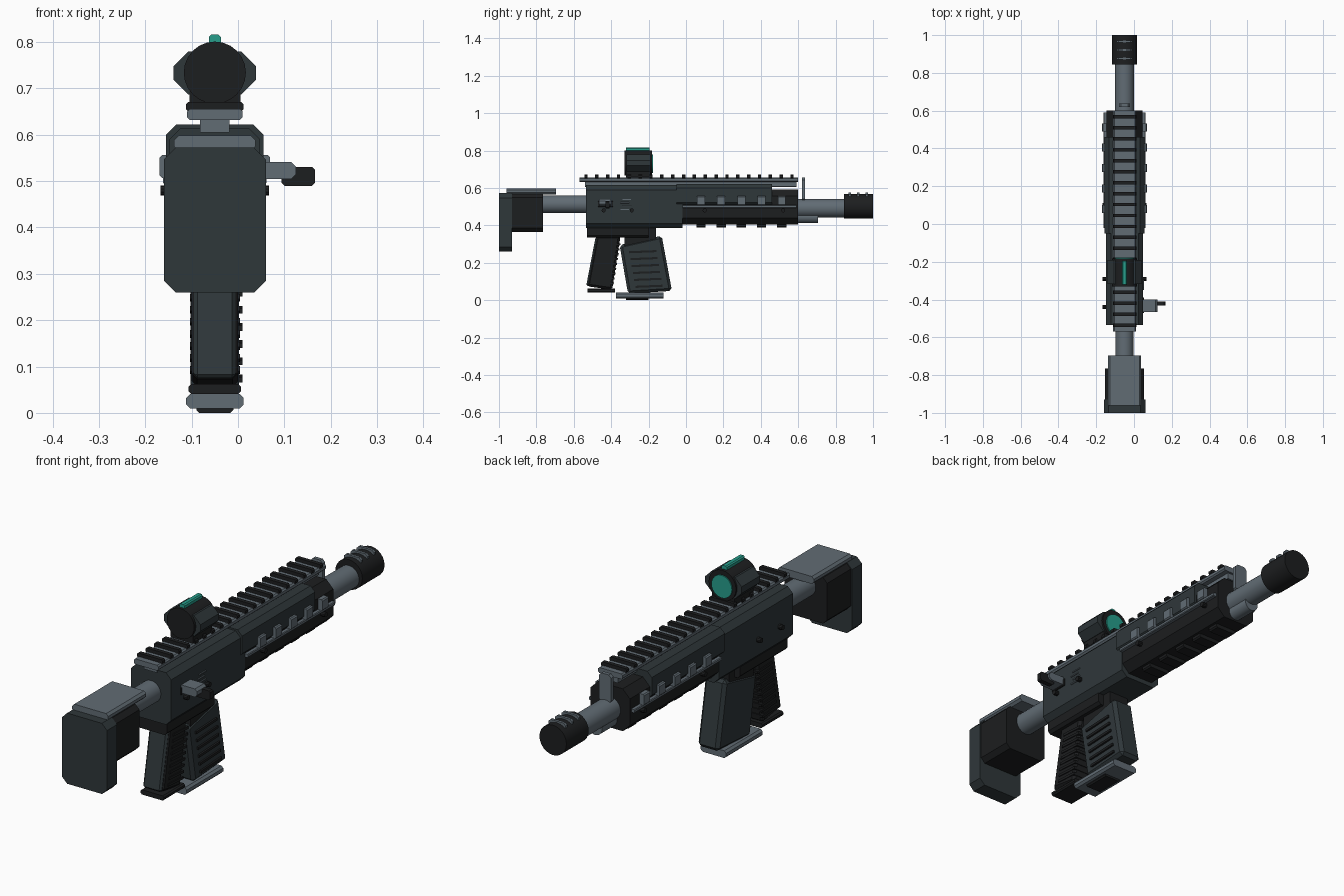
import bpy
import bmesh
import math
from mathutils import Matrix, Vector

if "Cube" in bpy.data.objects:
    bpy.data.objects.remove(bpy.data.objects["Cube"], do_unlink=True)

CX = -0.05  # lateral centre line of the body


def material(name, rgb):
    m = bpy.data.materials.new(name)
    m.use_nodes = True
    m.diffuse_color = (*rgb, 1)
    m.node_tree.nodes["Principled BSDF"].inputs["Base Color"].default_value = (*rgb, 1)
    return m


BODY = material("gunmetal", (0.028, 0.038, 0.042))
BLACK = material("black_polymer", (0.012, 0.013, 0.014))
STEEL = material("steel", (0.12, 0.15, 0.175))
TEAL = material("teal_glass", (0.02, 0.34, 0.26))


def finish(name, bm, mat, smooth=False):
    bmesh.ops.recalc_face_normals(bm, faces=bm.faces)
    mesh = bpy.data.meshes.new(name)
    bm.to_mesh(mesh)
    bm.free()
    mesh.materials.append(mat)
    ob = bpy.data.objects.new(name, mesh)
    bpy.context.collection.objects.link(ob)
    if smooth:
        bpy.ops.object.select_all(action="DESELECT")
        bpy.context.view_layer.objects.active = ob
        ob.select_set(True)
        bpy.ops.object.shade_smooth_by_angle(angle=math.radians(35))
    return ob


def extrude(name, points, offset, mat):
    """Close a planar outline and extrude it by a vector."""
    bm = bmesh.new()
    face = bm.faces.new([bm.verts.new(p) for p in points])
    new = bmesh.ops.extrude_face_region(bm, geom=[face])["geom"]
    verts = [v for v in new if isinstance(v, bmesh.types.BMVert)]
    bmesh.ops.translate(bm, vec=offset, verts=verts)
    return finish(name, bm, mat)


def prism(name, y0, y1, z0, z1, half, cut, mat, cx=CX):
    """Chamfered rectangle in xz, extruded along y."""
    zc, h = (z0 + z1) / 2, (z1 - z0) / 2
    corner = [(half, h - cut), (half - cut, h)]
    ring = corner + [(-x, z) for x, z in reversed(corner)]
    ring += [(-x, -z) for x, z in ring]
    return extrude(name, [(cx + x, y0, zc + z) for x, z in ring], (0, y1 - y0, 0), mat)


def side_profile(name, outline, half, mat, bevel=0.0):
    """Outline in yz, extruded symmetrically across the centre line."""
    ob = extrude(name, [(CX - half, y, z) for y, z in outline], (2 * half, 0, 0), mat)
    if bevel:
        mod = ob.modifiers.new("chamfer", "BEVEL")
        mod.width, mod.segments = bevel, 1
    return ob


def tube(name, start, end, radius, mat, sides=24):
    a, b = Vector(start), Vector(end)
    turn = (b - a).to_track_quat("Z", "Y").to_matrix().to_4x4()
    bm = bmesh.new()
    bmesh.ops.create_cone(bm, cap_ends=True, segments=sides, radius1=radius, radius2=radius,
                          depth=(b - a).length, matrix=Matrix.Translation((a + b) / 2) @ turn)
    return finish(name, bm, mat, True)


def along_y(name, y0, y1, z, radius, mat):
    return tube(name, (CX, y0, z), (CX, y1, z), radius, mat)


# Stock
prism("butt_pad", -1.0, -0.93, 0.26, 0.572, 0.11, 0.025, BODY)
prism("stock_body", -0.935, -0.765, 0.365, 0.568, 0.104, 0.02, BLACK)
prism("cheek_rest", -0.96, -0.695, 0.565, 0.598, 0.088, 0.01, STEEL)
along_y("buffer_tube", -0.9, -0.5, 0.513, 0.048, STEEL)

# Receiver and handguard
prism("receiver", -0.535, -0.02, 0.385, 0.615, 0.098, 0.025, BODY)
prism("lower_receiver", -0.53, -0.2, 0.335, 0.42, 0.075, 0.012, BLACK)
prism("handguard", -0.025, 0.6, 0.405, 0.592, 0.096, 0.035, BLACK)
prism("handguard_cover", -0.05, 0.46, 0.5, 0.622, 0.105, 0.022, BODY)

# Handguard lugs, side strips and underside ribs
for i in range(5):
    y = 0.08 + 0.108 * i
    prism(f"underside_rib_{i}", y - 0.025, y + 0.025, 0.388, 0.42, 0.05, 0.006, BLACK)
    for side, s in (("left", 1), ("right", -1)):
        prism(f"{side}_lug_{i}", y - 0.021, y + 0.021, 0.507, 0.556, 0.014, 0.005,
              STEEL, CX + s * 0.105)
for side, s in (("left", 1), ("right", -1)):
    prism(f"{side}_strip", -0.02, 0.59, 0.494, 0.509, 0.012, 0.003, STEEL, CX + s * 0.1)
    for i, y in enumerate((-0.44, -0.29, 0.1, 0.52)):
        tube(f"{side}_pin_{i}", (CX + s * 0.08, y, 0.48), (CX + s * 0.117, y, 0.48),
             0.011, BLACK, 10)

# Top rail
prism("rail_stem", -0.54, 0.59, 0.605, 0.64, 0.032, 0.002, STEEL)
prism("rail", -0.57, 0.6, 0.632, 0.656, 0.06, 0.006, STEEL)
for i in range(20):
    y = -0.535 + 0.058 * i
    prism(f"rail_tooth_{i}", y - 0.009, y + 0.009, 0.65, 0.671, 0.062, 0.005, BLACK)

# Charging handle and ejection vents
prism("charging_handle", -0.465, -0.4, 0.505, 0.541, 0.045, 0.01, STEEL, 0.08)
prism("charging_knob", -0.431, -0.409, 0.49, 0.531, 0.036, 0.006, BLACK, 0.13)
prism("ejection_plate", -0.47, -0.39, 0.498, 0.53, 0.008, 0.002, BLACK, 0.045)
for i in range(4):
    z = 0.482 + 0.018 * i
    shift = 0.01 * (i % 2)
    prism(f"vent_{i}", -0.35 + shift, -0.305 + shift, z, z + 0.006, 0.004, 0.001, STEEL, 0.048)

# Barrel, gas tube, front sight and muzzle
along_y("barrel", 0.55, 0.87, 0.492, 0.05, STEEL)
along_y("gas_tube", 0.55, 0.705, 0.445, 0.033, STEEL)
prism("front_sight", 0.62, 0.637, 0.53, 0.656, 0.03, 0.012, STEEL)
along_y("muzzle", 0.845, 1.0, 0.502, 0.066, BLACK)
for i in range(3):
    y = 0.87 + 0.045 * i
    prism(f"muzzle_rib_{i}", y, y + 0.012, 0.545, 0.575, 0.042, 0.01, STEEL)

# Pistol grip with wrapped ribs
side_profile("grip", [(-0.48, 0.345), (-0.35, 0.345), (-0.395, 0.055), (-0.53, 0.075)],
             0.05, BLACK, 0.012)
side_profile("grip_backstrap", [(-0.484, 0.335), (-0.455, 0.335), (-0.505, 0.075), (-0.534, 0.075)],
             0.045, BODY, 0.008)
for i in range(9):
    z = 0.09 + 0.026 * i
    y = -0.448 + 0.17 * (z - 0.075)
    side_profile(f"grip_rib_{i}", [(y - 0.045, z), (y + 0.058, z - 0.006),
                                   (y + 0.06, z + 0.005), (y - 0.043, z + 0.011)], 0.054, BLACK)
prism("grip_cap", -0.527, -0.38, 0.041, 0.062, 0.057, 0.006, BLACK)

# Magazine with ribs on one face
side_profile("magazine", [(-0.355, 0.295), (-0.13, 0.345), (-0.075, 0.05), (-0.31, 0.035)],
             0.052, BODY, 0.014)
prism("magazine_neck", -0.33, -0.16, 0.28, 0.4, 0.048, 0.006, BLACK)
for i in range(6):
    z = 0.072 + 0.037 * i
    y = -0.195 - 0.18 * (z - 0.07)
    extrude(f"magazine_rib_{i}", [(-0.005, y - 0.075, z - 0.006), (-0.005, y + 0.07, z),
                                  (-0.005, y + 0.07, z + 0.011), (-0.005, y - 0.075, z + 0.005)],
            (0.015, 0, 0), BLACK)
prism("magazine_base", -0.375, -0.12, 0.009, 0.041, 0.062, 0.009, STEEL)
prism("magazine_catch", -0.32, -0.2, 0.0, 0.015, 0.04, 0.006, BLACK)

# Optic
prism("optic_mount", -0.32, -0.19, 0.65, 0.7, 0.055, 0.008, BLACK)
prism("optic_shell", -0.318, -0.19, 0.687, 0.78, 0.089, 0.032, BODY)
along_y("optic_tube", -0.33, -0.182, 0.734, 0.067, BLACK)
along_y("optic_lens", -0.2, -0.177, 0.73, 0.05, TEAL)
prism("optic_light_strip", -0.32, -0.195, 0.79, 0.816, 0.013, 0.005, TEAL)
